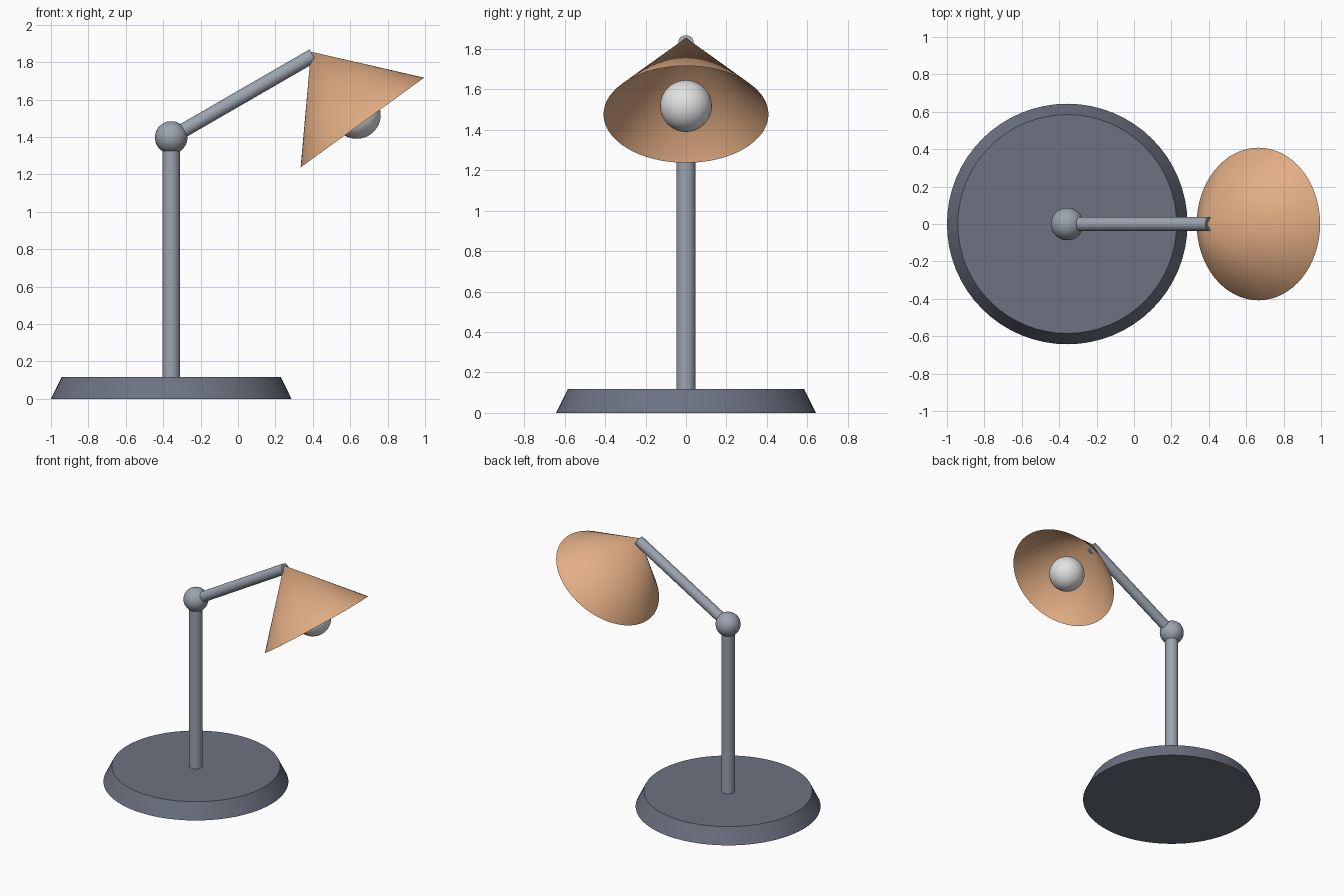
import bpy
from math import radians
from mathutils import Vector

if "Cube" in bpy.data.objects:
    bpy.data.objects.remove(bpy.data.objects["Cube"], do_unlink=True)


def make_material(name, rgb):
    mat = bpy.data.materials.new(name)
    mat.use_nodes = True
    colour = (*rgb, 1)
    mat.diffuse_color = colour
    mat.node_tree.nodes["Principled BSDF"].inputs["Base Color"].default_value = colour
    return mat


slate = make_material("dark slate", (0.15, 0.17, 0.22))
metal = make_material("grey metal", (0.33, 0.37, 0.43))
copper = make_material("warm copper", (0.76, 0.42, 0.23))
white = make_material("bulb white", (0.76, 0.76, 0.76))


def finish(name, mat):
    obj = bpy.context.object
    obj.name = obj.data.name = name
    obj.data.materials.append(mat)
    bpy.ops.object.shade_smooth_by_angle(angle=radians(35))
    return obj


def frustum(name, start, end, r_start, r_end, mat, fill='NGON'):
    """Round part running from start to end with a radius at each end."""
    axis = end - start
    bpy.ops.mesh.primitive_cone_add(
        vertices=64, radius1=r_start, radius2=r_end, depth=axis.length,
        end_fill_type=fill, location=(start + end) / 2,
        rotation=axis.to_track_quat('Z', 'Y').to_euler())
    return finish(name, mat)


def ball(name, centre, radius, mat):
    bpy.ops.mesh.primitive_uv_sphere_add(
        segments=48, ring_count=24, radius=radius, location=centre)
    return finish(name, mat)


# Key points of the lamp
foot = Vector((-0.357, 0, 0))
base_top = foot + Vector((0, 0, 0.117))
elbow = foot + Vector((0, 0, 1.397))
arm_tip = Vector((0.401, 0, 1.835))
rim_centre = Vector((0.665, 0, 1.477))
shade_axis = Vector((-0.588, 0, 0.809))

# Stand
frustum("base", foot, base_top, 0.643, 0.585, slate)
frustum("post", base_top, elbow, 0.047, 0.047, metal)
ball("elbow_joint", elbow, 0.087, metal)
frustum("arm", elbow, arm_tip, 0.038, 0.038, metal)

# Open cone shade with the bulb inside
frustum("shade", rim_centre, rim_centre + shade_axis * 0.468, 0.408, 0, copper, 'NOTHING')
ball("bulb", rim_centre + shade_axis * 0.051, 0.128, white)
